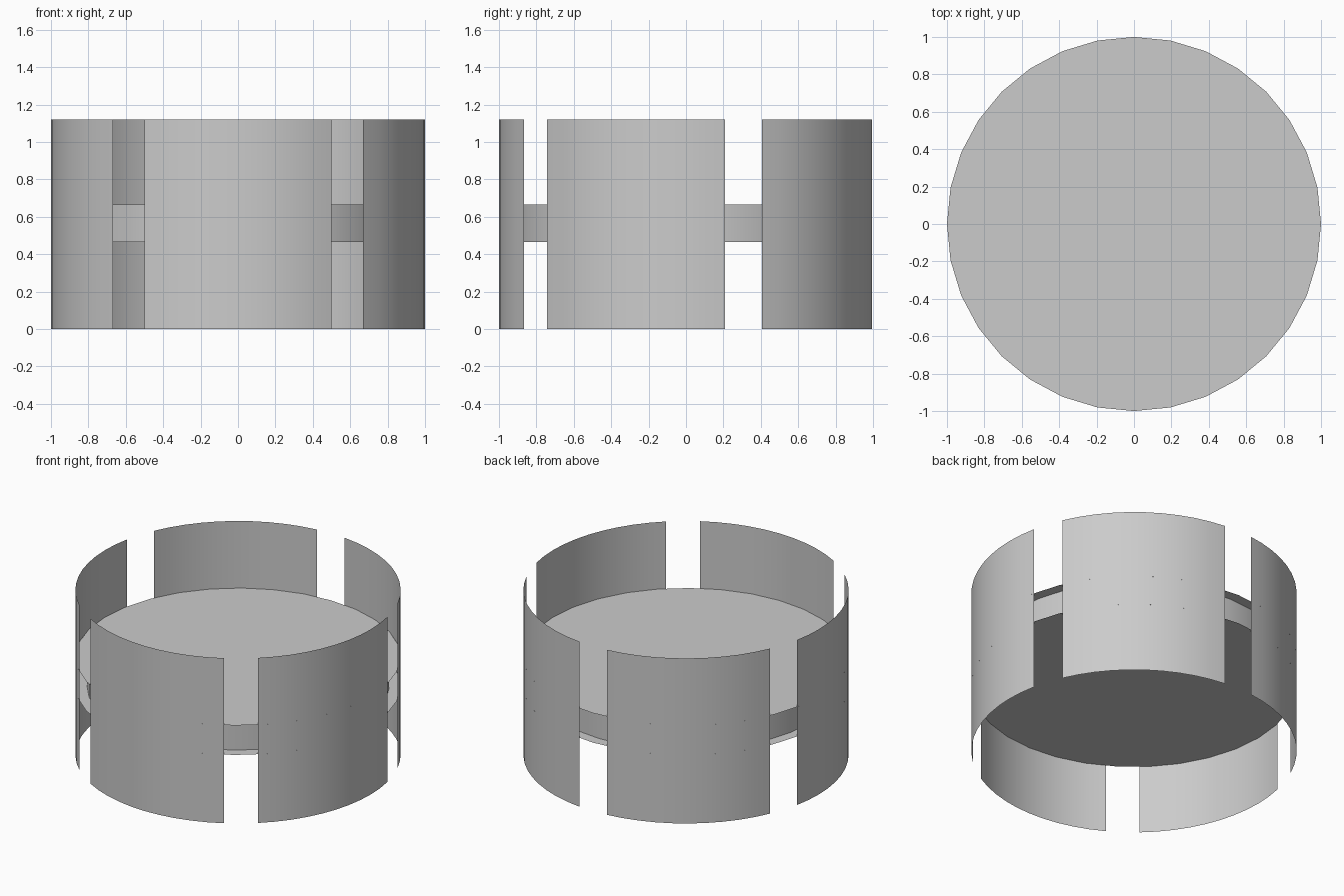
import bpy
import bmesh
from math import sin, cos, radians

if "Cube" in bpy.data.objects:
    bpy.data.objects.remove(bpy.data.objects["Cube"])

HEIGHT = 1.12
DISC_LOW, DISC_HIGH = 0.465, 0.665

grey = bpy.data.materials.new("light_grey")
grey.diffuse_color = (0.6, 0.6, 0.6, 1)
grey.use_nodes = True
grey.node_tree.nodes["Principled BSDF"].inputs["Base Color"].default_value = grey.diffuse_color


def finish(bm, name, smooth):
    mesh = bpy.data.meshes.new(name)
    bm.to_mesh(mesh)
    bm.free()
    mesh.materials.append(grey)
    for p in mesh.polygons:
        p.use_smooth = smooth
    ob = bpy.data.objects.new(name, mesh)
    bpy.context.collection.objects.link(ob)
    return ob


def curved_sheet(name, radius, start, sweep, steps, z0, z1):
    """Vertical single-skin wall following an arc, facing outwards."""
    bm = bmesh.new()
    closed = sweep == 360
    cols = []
    for i in range(steps if closed else steps + 1):
        a = radians(start + sweep * i / steps)
        x, y = radius * cos(a), radius * sin(a)
        cols.append((bm.verts.new((x, y, z0)), bm.verts.new((x, y, z1))))
    for i in range(steps):
        a, b = cols[i], cols[(i + 1) % len(cols)]
        bm.faces.new((a[0], b[0], b[1], a[1]))
    return finish(bm, name, True)


def disc(name, z, up):
    bm = bmesh.new()
    ring = [bm.verts.new((cos(radians(11.25 * i)), sin(radians(11.25 * i)), z))
            for i in range(32)]
    bm.faces.new(ring if up else ring[::-1])
    return finish(bm, name, False)


# five curved outer panels, 60 degrees each with 12 degree gaps
for k in range(5):
    curved_sheet(f"outer_panel_{k + 1}", 1.0, 240 + 72 * k, 60, 10, 0, HEIGHT)

# middle platform: two thin discs with a slightly recessed wall between them
disc("platform_top", DISC_HIGH, True)
disc("platform_bottom", DISC_LOW, False)
curved_sheet("platform_wall", 0.93, 0, 360, 32, DISC_LOW, DISC_HIGH)
